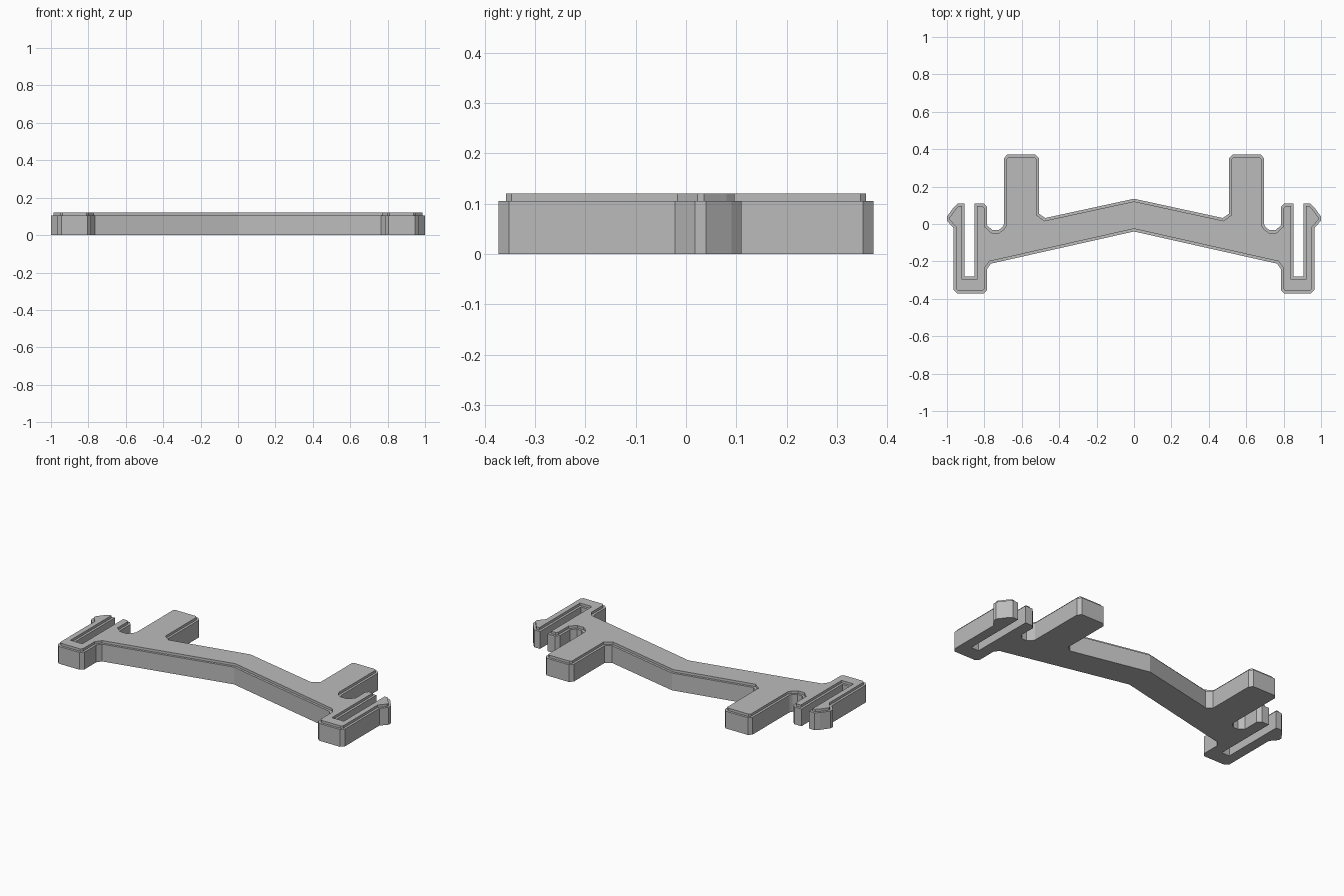
import bpy
import bmesh
from mathutils import Vector

cube = bpy.data.objects.get("Cube")
if cube:
    bpy.data.objects.remove(cube, do_unlink=True)

BODY_HEIGHT = 0.105
TOTAL_HEIGHT = 0.12
LEDGE = 0.014

grey = bpy.data.materials.new("mid grey")
grey.use_nodes = True
colour = (0.5, 0.5, 0.5, 1)
grey.diffuse_color = colour
grey.node_tree.nodes["Principled BSDF"].inputs["Base Color"].default_value = colour

# Half outline, from the back of the centre line round to the front
beam_back = [(0, 0.135), (0.475, 0.032), (0.508, 0.055)]
post = [(0.508, 0.352), (0.527, 0.372), (0.677, 0.372), (0.695, 0.352)]
pocket = [(0.695, 0), (0.705, -0.018), (0.725, -0.033), (0.757, -0.033), (0.785, -0.008)]
finger = [(0.785, 0.09), (0.805, 0.11), (0.853, 0.11)]
slot = [(0.853, -0.282), (0.905, -0.282)]
hook = [(0.905, 0.11), (0.942, 0.11), (0.963, 0.09), (1, 0.04), (1, 0.018), (0.965, -0.022)]
foot = [(0.965, -0.352), (0.945, -0.372), (0.805, -0.372), (0.785, -0.352)]
beam_front = [(0.785, -0.24), (0.765, -0.212), (0, -0.04)]

half = beam_back + post + pocket + finger + slot + hook + foot + beam_front
outline = half + [(-x, y) for x, y in reversed(half[1:-1])]


def extrude_up(bm, face, height):
    """Raise a face and return the new cap."""
    result = bmesh.ops.extrude_face_region(bm, geom=[face])["geom"]
    verts = [v for v in result if isinstance(v, bmesh.types.BMVert)]
    bmesh.ops.translate(bm, verts=verts, vec=Vector((0, 0, height)))
    return next(f for f in result if isinstance(f, bmesh.types.BMFace))


# Body slab
bm = bmesh.new()
base = bm.faces.new([bm.verts.new((x, y, 0)) for x, y in reversed(outline)])
base.normal_update()
lid = bm.faces.new([bm.verts.new((x, y, 0)) for x, y in reversed(outline)])
lid.normal_update()
cap = extrude_up(bm, lid, BODY_HEIGHT)
bmesh.ops.remove_doubles(bm, verts=bm.verts[:], dist=0.0001)
bmesh.ops.recalc_face_normals(bm, faces=bm.faces[:])

# Raised top, set in from the edge by a narrow ledge
cap = max(bm.faces, key=lambda f: f.calc_center_median().z)
bmesh.ops.inset_region(bm, faces=[cap], thickness=LEDGE, use_even_offset=True,
                       use_boundary=True)
old_cap = cap
extrude_up(bm, cap, TOTAL_HEIGHT - BODY_HEIGHT)
if old_cap.is_valid:
    bmesh.ops.delete(bm, geom=[old_cap], context='FACES_ONLY')
bmesh.ops.recalc_face_normals(bm, faces=bm.faces[:])

mesh = bpy.data.meshes.new("clip_bracket")
bm.to_mesh(mesh)
bm.free()
mesh.materials.append(grey)
bracket = bpy.data.objects.new("clip_bracket", mesh)
bpy.context.collection.objects.link(bracket)
